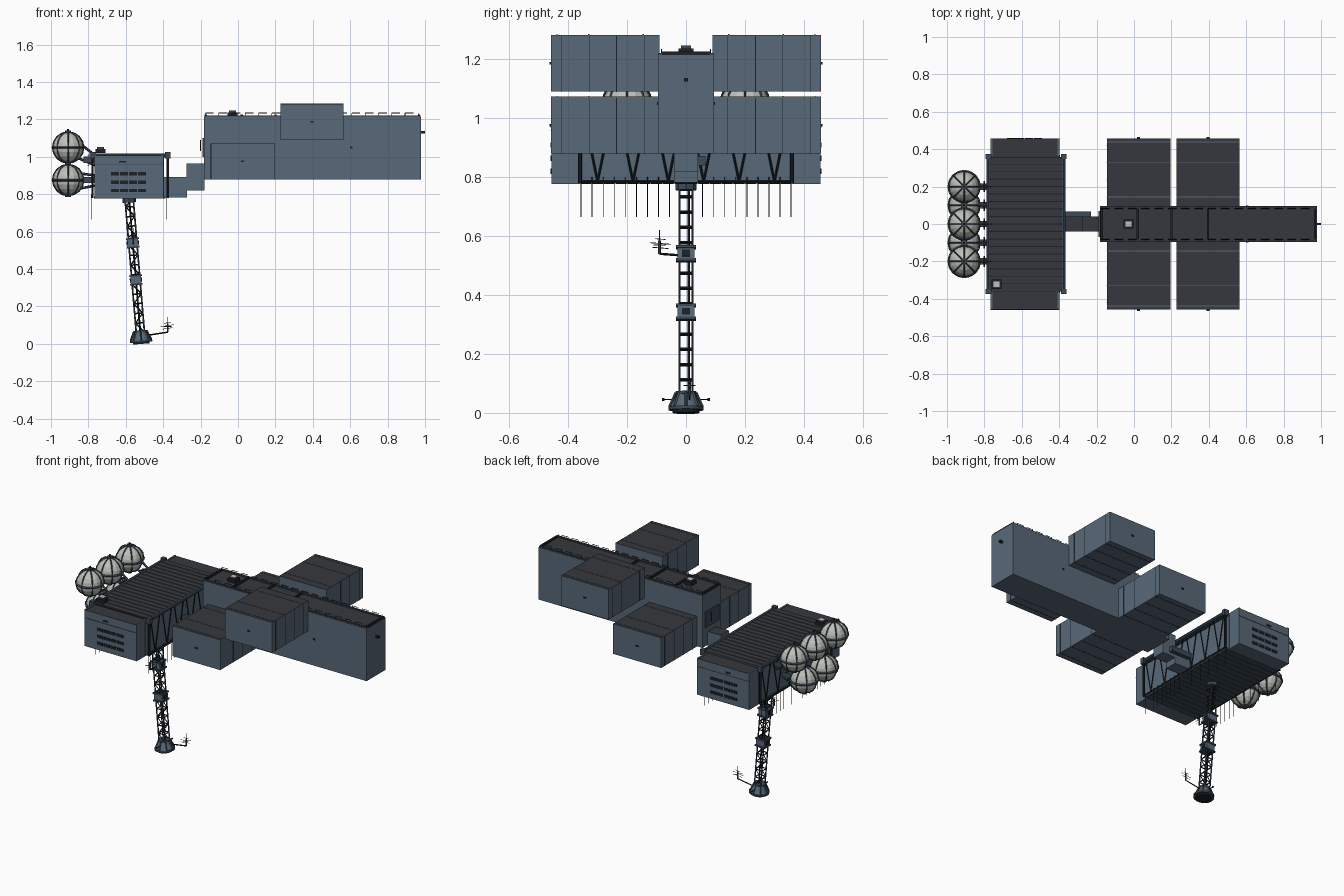
import bpy, bmesh, math
from mathutils import Vector, Matrix

if "Cube" in bpy.data.objects:
    bpy.data.objects.remove(bpy.data.objects["Cube"])


def mat(name, col):
    m = bpy.data.materials.new(name)
    m.diffuse_color = (*col, 1)
    m.use_nodes = True
    m.node_tree.nodes["Principled BSDF"].inputs["Base Color"].default_value = m.diffuse_color
    return m


HULL, ROOF, BLACK, PALE, STEEL = range(5)
MATS = [mat("blue grey hull", (0.098, 0.138, 0.188)), mat("dark roof", (0.036, 0.039, 0.047)),
        mat("near black", (0.012, 0.015, 0.019)), mat("pale tank", (0.52, 0.53, 0.49)),
        mat("dark steel blue", (0.045, 0.068, 0.092))]


class Part:
    """Collects primitives into one named object."""

    def __init__(self, name):
        self.name, self.bm = name, bmesh.new()

    def box(self, lo, hi, m=HULL, top=None, rot=None):
        lo, hi = Vector(lo), Vector(hi)
        s = hi - lo
        mx = Matrix.Translation((lo + hi) / 2) @ (rot or Matrix()) @ Matrix.Diagonal((*s, 1))
        vs = bmesh.ops.create_cube(self.bm, size=1, matrix=mx)["verts"]
        for f in {f for v in vs for f in v.link_faces}:
            f.normal_update()
            f.material_index = top if top is not None and f.normal.z > 0.5 else m
        return self

    def beam(self, a, b, r, m=BLACK, n=4, r2=None):
        a, b = Vector(a), Vector(b)
        d = b - a
        mx = Matrix.Translation((a + b) / 2) @ d.to_track_quat('Z', 'Y').to_matrix().to_4x4()
        vs = bmesh.ops.create_cone(self.bm, cap_ends=True, segments=n, radius1=r,
                                   radius2=r if r2 is None else r2, depth=d.length, matrix=mx)["verts"]
        for f in {f for v in vs for f in v.link_faces}:
            f.material_index = m
        return self

    def done(self):
        me = bpy.data.meshes.new(self.name)
        self.bm.to_mesh(me)
        self.bm.free()
        for m in MATS:
            me.materials.append(m)
        ob = bpy.data.objects.new(self.name, me)
        bpy.context.collection.objects.link(ob)
        return ob


# Long central spine with rimmed roof, rails and hatch
p = Part("spine").box((-0.182, -0.095, 0.88), (0.978, 0.095, 1.215), HULL, ROOF)
for s in (-1, 1):
    p.box((-0.18, s * 0.087 - 0.006, 1.215), (0.976, s * 0.087 + 0.006, 1.222), STEEL, ROOF)
for x in (-0.172, 0.02, 0.2, 0.395, 0.968):
    p.box((x - 0.006, -0.084, 1.213), (x + 0.006, 0.084, 1.226), BLACK)
p.box((0.978, -0.006, 1.125), (1.0, 0.006, 1.137), BLACK)
p.box((0.6, -0.099, 1.045), (0.612, 0.099, 1.055), BLACK)
p.done()
p = Part("spine_rail")
for s in (-1, 1):
    for i in range(17):
        x = -0.175 + i * 0.0712
        p.beam((x, s * 0.083, 1.215), (x, s * 0.083, 1.235), 0.0015)
        if i < 16:
            p.beam((x, s * 0.083, 1.234), (x + 0.045, s * 0.083, 1.234), 0.002)
p.done()
p = Part("roof_hatches")
for x, y, z in ((-0.03, 0, 1.215), (-0.735, -0.322, 1.02)):
    p.box((x - 0.027, y - 0.025, z), (x + 0.027, y + 0.025, z + 0.022), BLACK)
    p.box((x - 0.018, y - 0.017, z + 0.02), (x + 0.018, y + 0.017, z + 0.032), STEEL, PALE)
p.done()

# Four side pods: low pair and high pair, with panel seams
for label, x0, x1, z0, z1 in (("low_pod", -0.145, 0.195, 0.88, 1.073), ("high_pod", 0.228, 0.563, 1.09, 1.283)):
    for side, s in (("left", 1), ("right", -1)):
        p = Part(f"{label}_{side}")
        span = lambda a, b: (min(s * a, s * b), max(s * a, s * b))
        ya, yb = span(0.09, 0.458)
        p.box((x0, ya, z0), (x1, yb, z1), HULL, ROOF)
        for y in (0.14, 0.235, 0.325, 0.42):
            ya, yb = span(y, y + 0.0025)
            p.box((x0 - 0.001, ya, z0 - 0.001), (x1 + 0.001, yb, z1 - 0.004), BLACK)
        for y in (0.145, 0.33, 0.438):
            ya, yb = span(y - 0.002, y + 0.002)
            p.box((x0, ya, z1 - 0.003), (x1, yb, z1 + 0.002), HULL)
        c = (x0 + x1) / 2
        ya, yb = span(0.455, 0.464)
        p.box((c - 0.008, ya, (z0 + z1) / 2 - 0.004), (c + 0.008, yb, (z0 + z1) / 2 + 0.004), BLACK)
        p.done()

# Stepped corridor between spine and block
p = Part("corridor").box((-0.40, -0.04, 0.782), (-0.272, 0.04, 0.892), HULL, ROOF)
p.box((-0.276, -0.04, 0.82), (-0.18, 0.04, 0.965), HULL, ROOF)
p.box((-0.365, 0.04, 0.84), (-0.23, 0.066, 0.872), STEEL)
p.box((-0.19, -0.07, 1.0), (-0.18, 0.07, 1.1), STEEL)
p.beam((-0.2, 0.03, 1.03), (-0.2, 0.03, 1.09), 0.003)
p.done()

# Main block core with slatted roof and floor
p = Part("block_core").box((-0.762, -0.37, 0.785), (-0.395, 0.37, 1.0), HULL, ROOF)
for i in range(18):
    y = -0.36 + i * 0.04
    p.box((-0.776, y + 0.002, 0.998), (-0.382, y + 0.038, 1.018), STEEL, ROOF)
    p.box((-0.77, y + 0.002, 0.777), (-0.388, y + 0.038, 0.788), STEEL)
    p.box((-0.776, y - 0.002, 0.996), (-0.382, y + 0.002, 1.012), BLACK)
p.done()

# End modules with three rows of windows
for side, s in (("left", 1), ("right", -1)):
    p = Part(f"end_module_{side}")
    lo, hi = sorted((s * 0.36, s * 0.456))
    p.box((-0.767, lo, 0.777), (-0.398, hi, 1.008), HULL, ROOF)
    for x in (-0.762, -0.403):
        p.box((x - 0.005, lo, 1.006), (x + 0.005, hi, 1.012), HULL)
    lo, hi = sorted((s * 0.454, s * 0.459))
    for z in (0.82, 0.864, 0.909):
        for x in (-0.658, -0.61, -0.562, -0.514):
            p.box((x - 0.021, lo, z - 0.009), (x + 0.021, hi, z + 0.009), BLACK)
    p.box((-0.635, lo, 0.969), (-0.6, hi, 0.979), BLACK)
    p.box((-0.767, lo, 0.957), (-0.398, lo + 0.004, 0.959), STEEL)
    p.done()

# Side trusses, frames and hanging poles on both long faces of the block
p = Part("block_truss")
for x, xp in ((-0.376, -0.382), (-0.778, -0.785)):
    p.beam((x, -0.367, 1.012), (x, 0.367, 1.012), 0.011, STEEL, 8)
    p.beam((x, -0.36, 0.785), (x, 0.36, 0.785), 0.006)
    for s in (-1, 1):
        p.beam((x, s * 0.36, 0.78), (x, s * 0.36, 1.015), 0.007, BLACK, 6)
        p.box((x - 0.015, s * 0.36 - 0.013, 0.99), (x + 0.015, s * 0.36 + 0.013, 1.027), STEEL)
    for i in range(6):
        y = -0.30 + i * 0.12
        for d in (-0.045, 0.045):
            p.beam((x, y, 0.785), (x, y + d, 1.005), 0.0038)
    for i in range(20):
        y = -0.356 + i * 0.0375
        if abs(y) > 0.04:
            p.beam((xp, y, 0.665), (xp, y, 0.80), 0.0014)
p.done()

# Five tanks with rib cages, and their mounts
SPOTS = [(0.2, 1.05), (0, 1.05), (-0.2, 1.05), (0.1, 0.876), (-0.1, 0.876)]
TX, R = -0.908, 0.081
tanks, cage, mounts = Part("tanks"), Part("tank_cages"), Part("tank_mounts")
for y, z in SPOTS:
    c = Vector((TX, y, z))
    vs = bmesh.ops.create_uvsphere(tanks.bm, u_segments=16, v_segments=10, radius=R,
                                   matrix=Matrix.Translation(c))["verts"]
    for f in {f for v in vs for f in v.link_faces}:
        f.material_index = PALE
    for k in range(5):
        a = k * math.pi / 4
        u = Vector((math.cos(a), math.sin(a), 0))
        w = Vector((0, 0, 1))
        if k == 4:
            u, w = Vector((1, 0, 0)), Vector((0, 1, 0))
        pts = [c + (R + 0.002) * (math.cos(t * math.pi / 8) * u + math.sin(t * math.pi / 8) * w) for t in range(16)]
        for i in range(16):
            cage.beam(pts[i - 1], pts[i], 0.0065 if k == 4 else 0.004, STEEL)
    for s in (-1, 1):
        cage.beam(c + Vector((0, 0, s * 0.078)), c + Vector((0, 0, s * 0.09)), 0.016, STEEL, 8)
    cage.beam(c, c + Vector((0, 0, 0.1)), 0.006, BLACK, 6)
    zc = min(z, 0.985)
    mounts.box((-0.825, y - 0.017, zc - 0.017), (-0.76, y + 0.017, zc + 0.017), STEEL)
    for d in (-0.05, 0.04):
        mounts.beam((-0.87, y, z + d), (-0.765, y, zc + d * 0.6), 0.007, STEEL, 6)
        mounts.beam((-0.80, y - 0.03, zc + d * 0.6), (-0.80, y + 0.03, zc + d * 0.6), 0.004)
mounts.done()
ob = tanks.done()
cage.done()

# Leaning lattice mast
top, bot = Vector((-0.583, 0, 0.785)), Vector((-0.522, 0, 0.06))
axis = (top - bot).normalized()
side = Vector((axis.z, 0, -axis.x))
tilt = side.xyz.cross(Vector((0, -1, 0)))
ROT = Matrix((side, Vector((0, 1, 0)), axis)).transposed().to_4x4()
at = lambda t, u=0, v=0: bot.lerp(top, t) + side * u + Vector((0, v, 0))
H, N = 0.022, 14
p = Part("mast")
for u in (-H, H):
    for v in (-H, H):
        p.beam(at(0, u, v), at(1, u, v), 0.0045, STEEL, 6)
for i in range(N):
    t, t2 = i / N, (i + 1) / N
    for s in (-H, H):
        p.beam(at(t, s, -H), at(t, s, H), 0.004)
        p.beam(at(t, -H, s), at(t, H, s), 0.004)
        k = H if i % 2 else -H
        p.beam(at(t, -k, s), at(t2, k, s), 0.0035)
p.beam(at(0, 0, 0.01), at(1, 0, 0.01), 0.005, BLACK, 6)
p.done()
p = Part("mast_collars")
for z in (0.54, 0.342):
    c = at((z - bot.z) / (top.z - bot.z))
    for h, dz, m in ((0.029, (-0.022, 0.022), HULL), (0.034, (0.018, 0.027), STEEL), (0.034, (-0.027, -0.018), STEEL)):
        mid = c + axis * sum(dz) / 2
        hz = (dz[1] - dz[0]) / 2
        e = Vector((h, h, hz))
        p.box(mid - e, mid + e, m, None, ROT)
    e = Vector((0.033, 0.014, 0.011))
    p.box(c - e, c + e, BLACK, None, ROT)
p.beam(at(0.96), at(1.0), 0.036, STEEL, 8)
p.done()

# Flared foot with flange, fins and side knobs
p = Part("mast_foot")
p.beam(at(-0.07), at(-0.055), 0.06, STEEL, 16)
p.beam(at(-0.055), at(0.005), 0.055, HULL, 16, 0.033)
p.beam(at(0.003), at(0.017), 0.036, STEEL, 16)
for k in range(8):
    a = k * math.pi / 4
    u, v = math.cos(a), math.sin(a)
    p.beam(at(-0.055, u * 0.056, v * 0.056), at(0.012, u * 0.034, v * 0.034), 0.005, STEEL)
for s in (-1, 1):
    p.beam(at(-0.02, 0, s * 0.03), at(-0.02, 0, s * 0.08), 0.002)
    p.beam(at(-0.02, 0, s * 0.073), at(-0.02, 0, s * 0.081), 0.005, BLACK, 6)
p.beam(at(-0.083), at(-0.068), 0.045, BLACK, 16)
p.done()

# Small outrigger aerials on the foot and the upper collar
p = Part("aerials")
for a, b in (((-0.49, 0.012, 0.045), (-0.375, 0.012, 0.063)), ((-0.56, -0.025, 0.535), (-0.56, -0.09, 0.54))):
    a, b = Vector(a), Vector(b)
    d = (b - a).normalized()
    p.beam(a, b, 0.004)
    p.beam(b, b + Vector((0, 0, 0.08)), 0.002)
    p.beam(b, b + Vector((0, 0, 0.045)), 0.005, STEEL, 6)
    for h, w in ((0.02, 0.03), (0.035, 0.04), (0.05, 0.02)):
        p.beam(b + Vector((0, 0, h)) - d * w, b + Vector((0, 0, h)) + d * w * 0.8, 0.0014)
    p.beam(b + Vector((0.02, 0.02, 0.03)), b - Vector((0.02, 0.02, -0.03)), 0.0014)
p.done()
